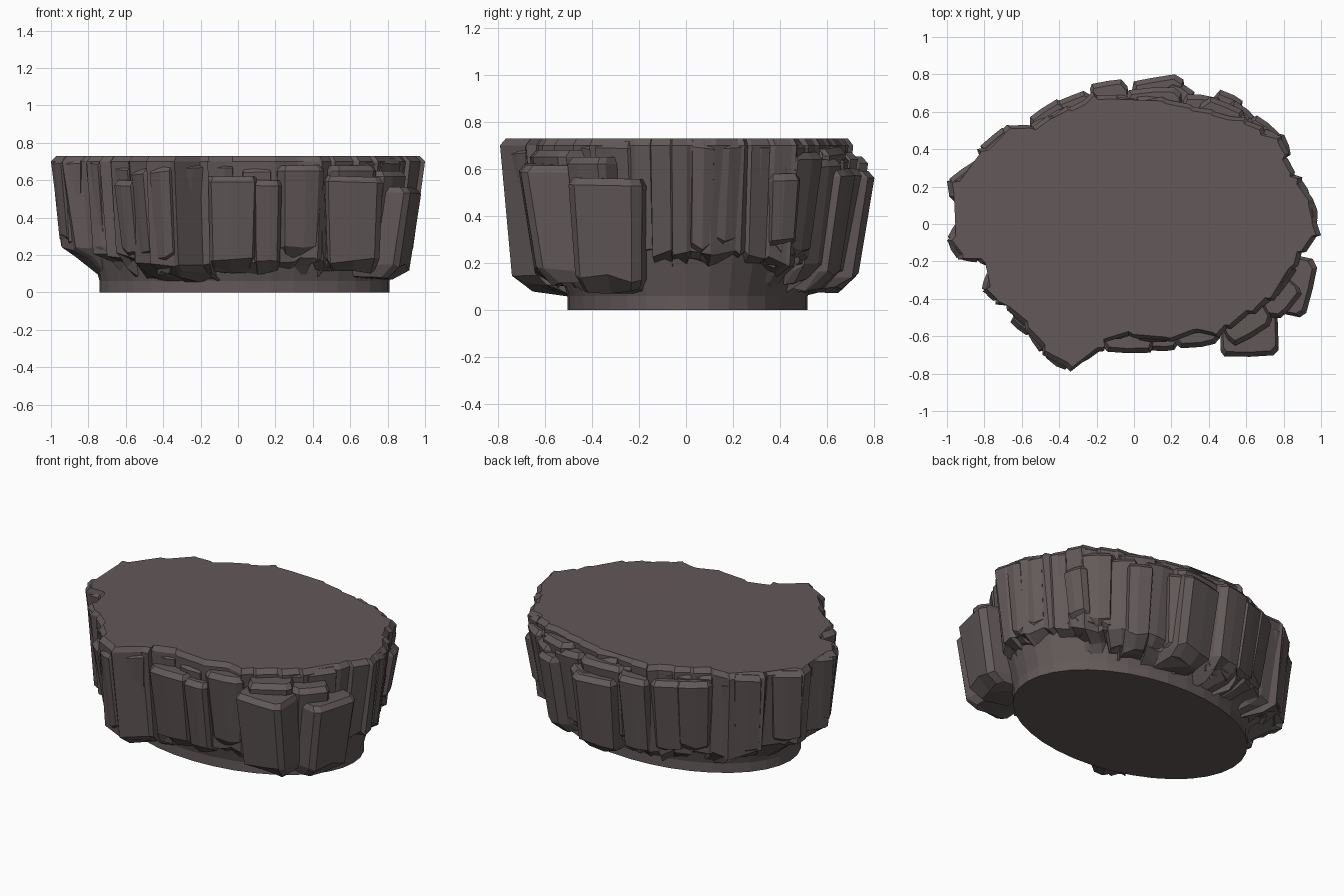
import bpy, bmesh, math, random
from mathutils import Vector

if "Cube" in bpy.data.objects:
    bpy.data.objects.remove(bpy.data.objects["Cube"])

random.seed(4)
rock = bpy.data.materials.new("dark_rock")
rock.diffuse_color = (0.125, 0.1, 0.1, 1)
rock.use_nodes = True
rock.node_tree.nodes["Principled BSDF"].inputs["Base Color"].default_value = rock.diffuse_color


def loft(name, rings):
    """Skin a closed stack of equally sized rings, capped at both ends."""
    bm = bmesh.new()
    vs = [[bm.verts.new(p) for p in r] for r in rings]
    n = len(rings[0])
    for a, b in zip(vs, vs[1:]):
        for i in range(n):
            j = (i + 1) % n
            bm.faces.new((a[i], a[j], b[j], b[i]))
    bm.faces.new(vs[0])
    bm.faces.new(vs[-1])
    bmesh.ops.triangulate(bm, faces=[f for f in bm.faces if len(f.verts) > 4])
    bmesh.ops.recalc_face_normals(bm, faces=bm.faces)
    me = bpy.data.meshes.new(name)
    bm.to_mesh(me)
    bm.free()
    me.materials.append(rock)
    ob = bpy.data.objects.new(name, me)
    bpy.context.collection.objects.link(ob)
    return ob


def ellipse(rx, ry, z, n=36):
    return [(0.035 + rx * math.cos(2 * math.pi * i / n),
             0.007 + ry * math.sin(2 * math.pi * i / n), z) for i in range(n)]


def wall_bottom(y):
    """Lower edge of the wall: higher at the two ends than at front and back."""
    return .25 - .1 * min(1, abs(y) / .65) ** 2


def column(name, x, y, deg, w, top, bot, depth=0.26, lean=0.13):
    """Tapered rock pillar; x, y is the middle of its outer face at the top."""
    a = math.radians(deg)
    out, side = Vector((math.cos(a), math.sin(a))), Vector((-math.sin(a), math.cos(a)))
    r = random.uniform
    h = w / 2
    c1, c2 = r(.7, .9), r(.7, .9)
    # plan section: (sideways, outward)
    plan = [(-h, -depth), (-h, -.03 - r(0, .03)), (-h * c1, -r(0, .01)), (h * r(-.2, .2), 0),
            (h * c2, -r(0, .01)), (h, -.03 - r(0, .03)), (h, -depth)]
    tilt = r(-.008, .008)

    def ring(z, wide, shift, inset, rough=0.0):
        pts = []
        for s, o in plan:
            o2 = o - shift - (inset if o > -.15 else 0)
            p = Vector((x, y)) + side * (s * wide) + out * o2
            pts.append((p.x, p.y, z + tilt * s / h + r(-rough, rough)))
        return pts

    slope = lean * (top - bot)
    loft(name, [ring(bot, .75, slope, .07, .02), ring(bot + .06, .9, slope, 0, .02),
                ring(top - .03, 1, 0, 0), ring(top, .9, 0, .025)])


# flared oval foot
loft("base_foot", [ellipse(.775, .51, 0), ellipse(.775, .51, .06), ellipse(.84, .585, .3)])

# plateau with a jagged rim
rim = [(1, -.06), (.98, .02), (.96, .13), (.9, .25), (.86, .28), (.83, .38), (.79, .47),
       (.69, .52), (.6, .57), (.5, .58), (.42, .61), (.3, .64), (.15, .68), (0, .67),
       (-.1, .69), (-.22, .71), (-.27, .66), (-.36, .63), (-.46, .58), (-.57, .53), (-.68, .53),
       (-.84, .4), (-.83, .35), (-1, .23), (-.99, .15), (-.91, .06), (-1, -.09), (-.94, -.19),
       (-.82, -.21), (-.77, -.25), (-.81, -.36), (-.74, -.43), (-.68, -.46), (-.58, -.57),
       (-.49, -.7), (-.34, -.79), (-.16, -.68), (-.15, -.63), (0, -.61), (.2, -.63), (.35, -.58),
       (.45, -.61), (.52, -.56), (.65, -.48), (.75, -.41), (.88, -.22), (.92, -.15)]
foot, under, low, edge = [], [], [], []
for i, p in enumerate(rim):
    p, q = Vector(p), Vector(rim[(i + 1) % len(rim)])
    d = (q - p).normalized()
    # paired points make little stepped cracks between neighbouring facets
    for v in (p, p.lerp(q, .82) - Vector((d.y, -d.x)) * random.uniform(0, .022)):
        x, y = v
        a = math.atan2(y / .51, x / .775)
        z = wall_bottom(y) + random.uniform(-.02, .02)
        k = random.uniform(.92, .96)
        foot.append((.035 + .73 * math.cos(a), .007 + .47 * math.sin(a), .05))
        u = random.uniform(.8, .88)
        under.append((x * u, y * u, z - random.uniform(.02, .06)))
        low.append((x * k, y * k, z))
        edge.append((x, y))
loft("plateau", [foot, under, low, [(x, y, .7) for x, y in edge],
                 [(x * .972, y * .968, .73) for x, y in edge]])

# flat shards layered over the wall, their tops just under the plateau
for i in range(0, len(rim) - 1):
    p, q = Vector(rim[i]), Vector(rim[i + 1])
    d = q - p
    m = (p + q) / 2 + Vector((d.y, -d.x)).normalized() * random.uniform(-.012, .014)
    if d.length > .09:
        full = abs(m.y) < .5
        column("rim_shard", m.x, m.y, math.degrees(math.atan2(-d.x, d.y)),
               d.length * random.uniform(.8, 1), .718 if full else random.uniform(.66, .7),
               wall_bottom(m.y) - random.uniform(0, .04), .16, .09)

# lower pillars around the sides: x, y, facing, width, top, bottom
front = [(-.03, -.69, -90, .28, .62, .12), (.16, -.68, -88, .15, .6, .11),
         (.34, -.66, -83, .25, .68, .17), (.62, -.71, -88, .31, .62, .11),
         (.64, -.6, -62, .26, .68, .2), (.955, -.35, -12, .32, .56, .08),
         (.84, -.45, -42, .22, .65, .15), (-.62, -.565, -130, .13, .6, .17)]
back = [(.12, .785, 99, .28, .59, .08), (.27, .745, 62, .17, .6, .1),
        (-.14, .765, 98, .2, .65, .13), (.1, .73, 95, .3, .67, .15),
        (.37, .69, 84, .22, .66, .14), (.52, .695, 66, .16, .6, .1),
        (.61, .61, 48, .2, .64, .13), (-.34, .685, 112, .2, .65, .15),
        (-.49, .62, 122, .22, .66, .17), (.825, .43, 18, .14, .58, .24),
        (.73, .53, 50, .2, .67, .2), (.49, .65, 68, .24, .69, .16)]
for c in front:
    column("front_pillar", *c)
for c in back:
    column("back_pillar", *c)
